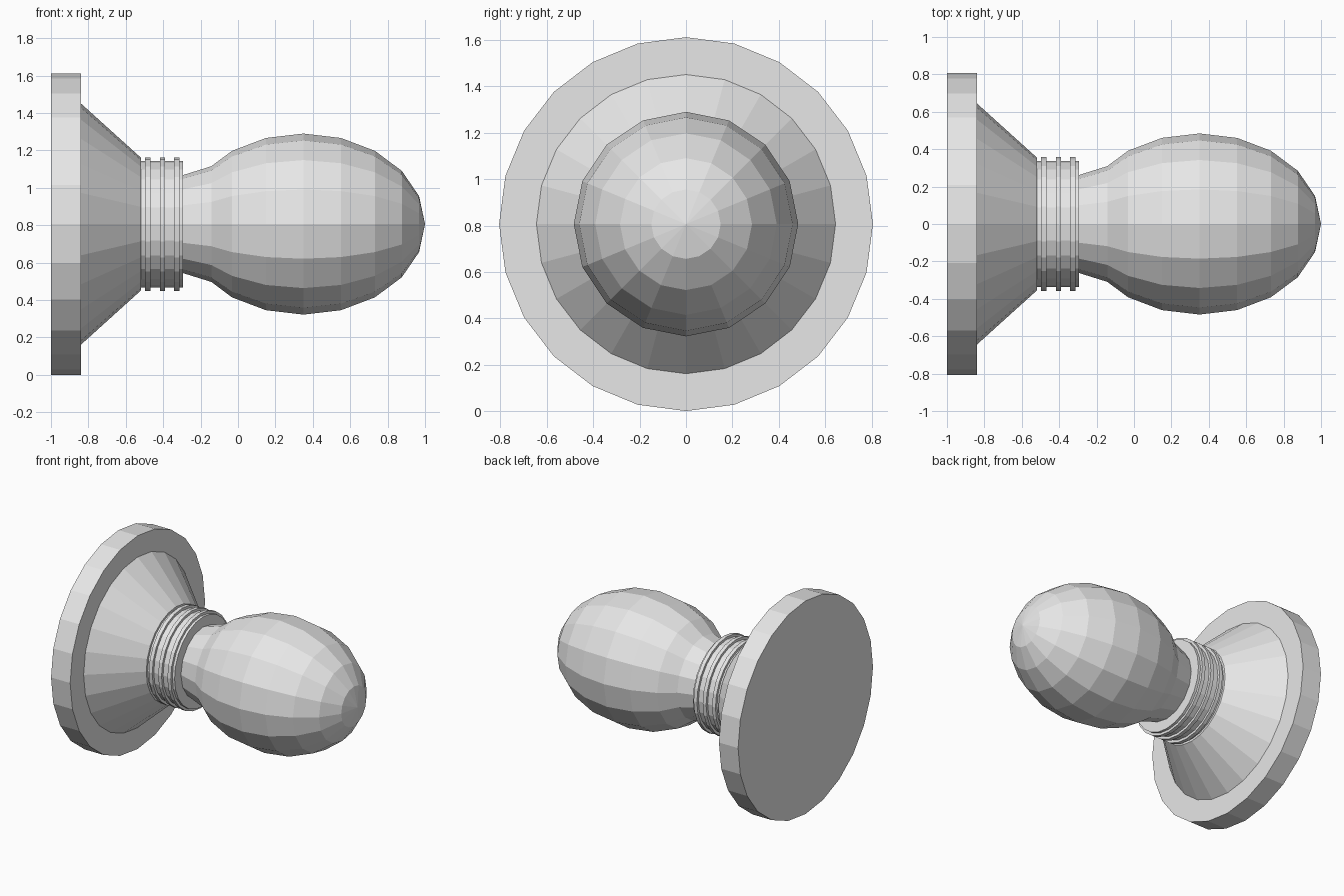
import bpy, math
from mathutils import Matrix

if "Cube" in bpy.data.objects:
    bpy.data.objects.remove(bpy.data.objects["Cube"])

CZ = 0.806  # height of the knob axis

grey = bpy.data.materials.new("light grey")
grey.diffuse_color = (0.8, 0.8, 0.8, 1)
grey.use_nodes = True
grey.node_tree.nodes["Principled BSDF"].inputs["Base Color"].default_value = grey.diffuse_color


def turned(name, profile, sides):
    """Lathe a closed part around the x axis from (x, radius) points."""
    verts, faces, rings = [], [], []
    for x, r in profile:
        if r == 0:
            rings.append([len(verts)] * sides)
            verts.append((x, 0, CZ))
            continue
        rings.append(list(range(len(verts), len(verts) + sides)))
        for i in range(sides):
            a = 2 * math.pi * i / sides
            verts.append((x, r * math.sin(a), CZ + r * math.cos(a)))
    for a, b in zip(rings, rings[1:]):
        for i in range(sides):
            j = (i + 1) % sides
            quad = [a[i], b[i], b[j], a[j]]
            faces.append(list(dict.fromkeys(quad)))
    # flat end caps
    if profile[0][1] > 0:
        faces.append(rings[0])
    if profile[-1][1] > 0:
        faces.append(rings[-1][::-1])
    mesh = bpy.data.meshes.new(name)
    mesh.from_pydata(verts, [], faces)
    mesh.flip_normals()
    mesh.materials.append(grey)
    obj = bpy.data.objects.new(name, mesh)
    bpy.context.collection.objects.link(obj)
    # make every normal face outward
    import bmesh
    bm = bmesh.new()
    bm.from_mesh(mesh)
    bmesh.ops.recalc_face_normals(bm, faces=bm.faces)
    bm.to_mesh(mesh)
    bm.free()
    return obj


# wall plate and tapered base
turned("back_plate", [(-1, 0.806), (-0.84, 0.806)], 24)
turned("base_cone", [(-0.84, 0.645), (-0.519, 0.355)], 24)

# collar with three raised rings
turned("collar", [(-0.519, 0.338), (-0.294, 0.338)], 24)
for n, x in enumerate((-0.482, -0.404, -0.327)):
    turned(f"collar_ring_{n + 1}", [(x - 0.014, 0.357), (x + 0.014, 0.357)], 24)

# neck running into the egg-shaped grip
turned("neck", [(-0.294, 0.262), (-0.06, 0.335)], 16)
grip = [(0.35 - 0.65 * math.cos(math.pi * k / 10),
         0 if k in (0, 10) else 0.484 * math.sin(math.pi * k / 10)) for k in range(11)]
turned("grip", grip, 16)
